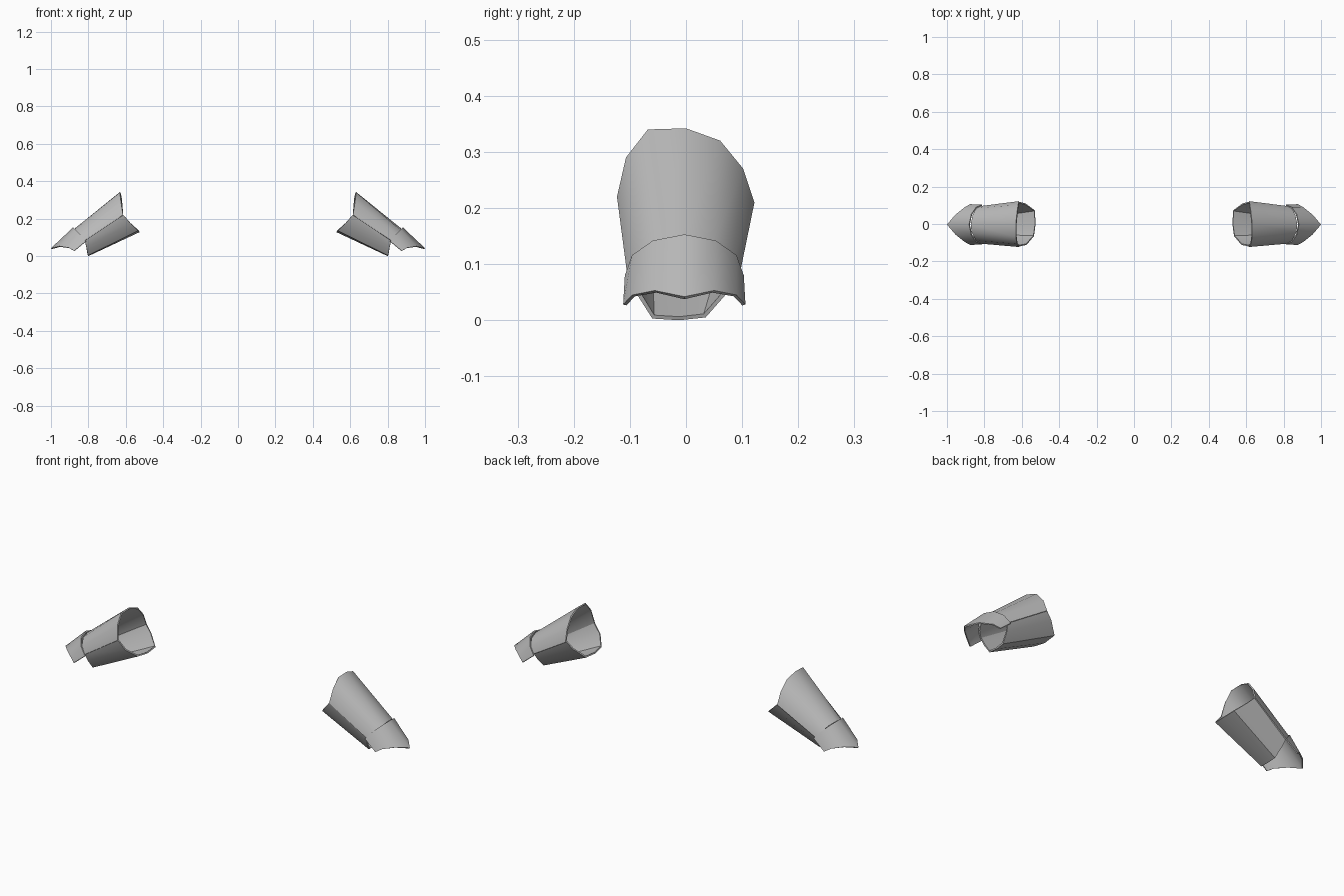
import bpy, math

cube = bpy.data.objects.get("Cube")
if cube:
    bpy.data.objects.remove(cube)

steel = bpy.data.materials.new("grey_metal")
steel.use_nodes = True
grey = (0.5, 0.5, 0.5, 1)
steel.diffuse_color = grey
steel.node_tree.nodes["Principled BSDF"].inputs["Base Color"].default_value = grey


def shell(name, rims, side, thickness):
    """Loft a curved plate between two rims and thicken it inward."""
    n = len(rims[0])
    verts = [(x * side, y, z) for rim in rims for x, y, z in rim]
    faces = [(i, i + 1, n + i + 1, n + i) for i in range(n - 1)]
    if side < 0:
        faces = [f[::-1] for f in faces]
    mesh = bpy.data.meshes.new(name)
    mesh.from_pydata(verts, [], faces)
    mesh.materials.append(steel)
    ob = bpy.data.objects.new(name, mesh)
    bpy.context.collection.objects.link(ob)
    solid = ob.modifiers.new("thickness", "SOLIDIFY")
    solid.thickness = thickness
    solid.offset = -1
    solid.use_even_offset = True
    bpy.ops.object.select_all(action="DESELECT")
    ob.select_set(True)
    bpy.context.view_layer.objects.active = ob
    bpy.ops.object.modifier_apply(modifier="thickness")
    bpy.ops.object.shade_smooth_by_angle(angle=math.radians(42))


# Upper half of the forearm guard: elbow rim, wrist rim
upper = [
    [(.615, .122, .21), (.62, .102, .27), (.626, .061, .32), (.632, 0, .342),
     (.632, -.068, .34), (.626, -.107, .29), (.615, -.123, .22)],
    [(.82, .096, .083), (.843, .085, .113), (.862, .05, .138), (.873, 0, .147),
     (.868, -.045, .14), (.845, -.088, .115), (.82, -.105, .083)],
]
# Lower half, tucked slightly under the upper one along the side seams
lower = [
    [(.613, -.12, .219), (.575, -.112, .175), (.535, -.065, .135), (.526, 0, .128),
     (.53, .073, .133), (.58, .11, .178), (.613, .119, .212)],
    [(.82, -.102, .086), (.81, -.088, .047), (.802, -.06, .003), (.8, -.012, 0),
     (.802, .035, .005), (.811, .072, .047), (.82, .093, .086)],
]
# Hand plate: arched rear rim and pointed front rim, mirrored about its ridge
arch = [(.813, .103, .08), (.844, .09, .116), (.87, .053, .142), (.882, -.003, .153)]
tip = [(.876, .106, .028), (.905, .09, .045), (.955, .05, .053), (1, -.003, .042)]


def mirrored(half):
    return half + [(x, -.006 - y, z) for x, y, z in half[-2::-1]]


hand = [mirrored(arch), mirrored(tip)]

for label, side in (("left", 1), ("right", -1)):
    shell(label + "_upper_forearm_plate", upper, side, .007)
    shell(label + "_lower_forearm_plate", lower, side, .007)
    shell(label + "_hand_plate", hand, side, .006)
